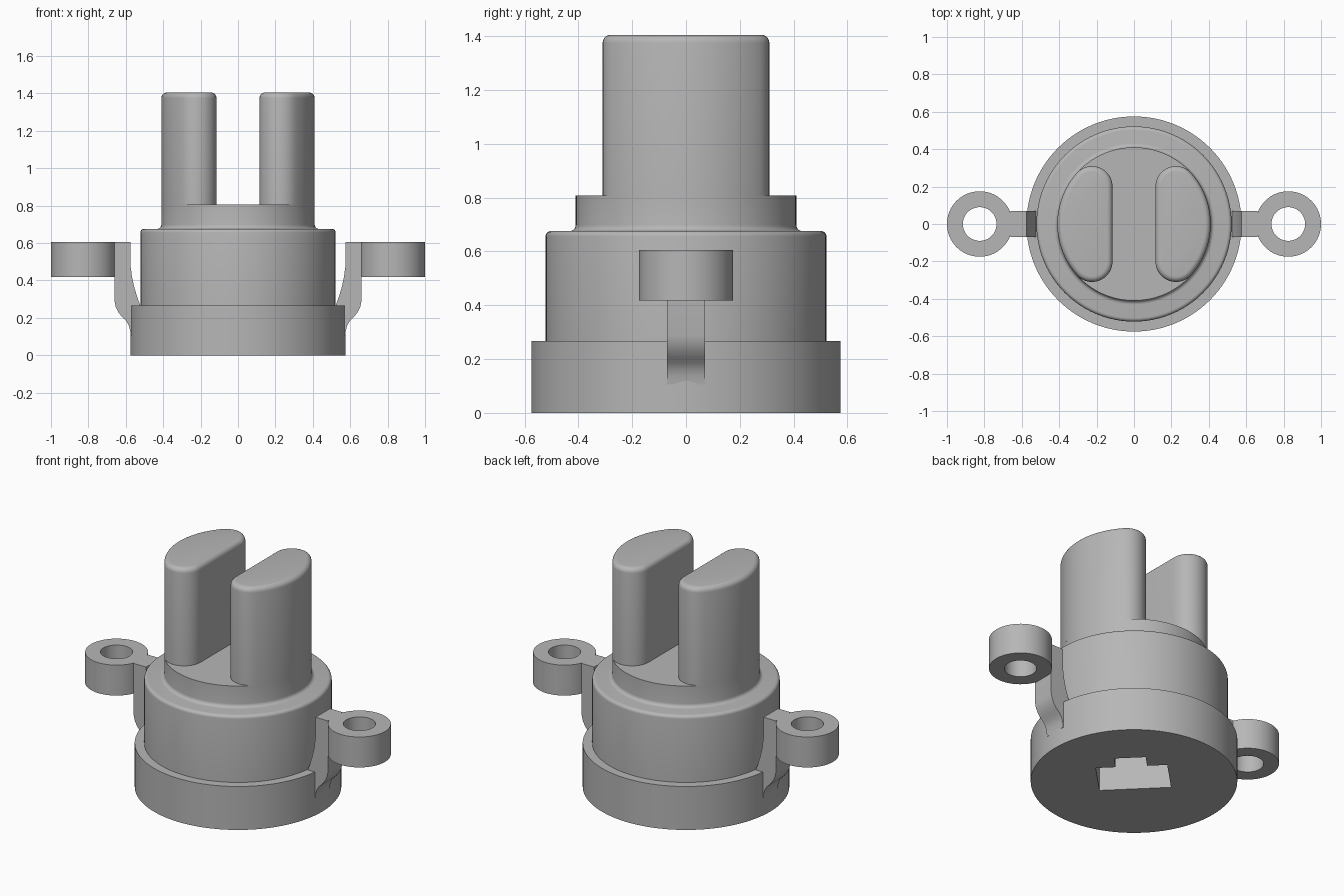
import bpy, bmesh, math
from mathutils import Matrix

cube = bpy.data.objects.get("Cube")
if cube:
    bpy.data.objects.remove(cube, do_unlink=True)

grey = bpy.data.materials.new("plain grey")
grey.use_nodes = True
COLOUR = (0.47, 0.47, 0.47, 1)
grey.diffuse_color = COLOUR
grey.node_tree.nodes["Principled BSDF"].inputs["Base Color"].default_value = COLOUR


def finish(name, bm, turn=0.0):
    """Turn the mesh about z, make it an object and shade it."""
    bmesh.ops.rotate(bm, verts=bm.verts, matrix=Matrix.Rotation(turn, 3, 'Z'))
    bmesh.ops.recalc_face_normals(bm, faces=bm.faces)
    mesh = bpy.data.meshes.new(name)
    bm.to_mesh(mesh)
    bm.free()
    mesh.materials.append(grey)
    obj = bpy.data.objects.new(name, mesh)
    bpy.context.collection.objects.link(obj)
    return obj


def smooth(obj):
    bpy.ops.object.select_all(action='DESELECT')
    obj.select_set(True)
    bpy.context.view_layer.objects.active = obj
    bpy.ops.object.shade_smooth_by_angle(angle=math.radians(35))


def lathe(profile, n=96, cx=0.0, closed=False):
    """Rings of (radius, z); capped at both ends, or closed to a tube."""
    bm = bmesh.new()
    rings = [[bm.verts.new((cx + r * math.cos(2 * math.pi * i / n),
                            r * math.sin(2 * math.pi * i / n), z))
              for i in range(n)] for r, z in profile]
    pairs = list(zip(rings, rings[1:]))
    if closed:
        pairs.append((rings[-1], rings[0]))
    else:
        bm.faces.new(rings[0])
        bm.faces.new(rings[-1])
    for a, b in pairs:
        for i in range(n):
            j = (i + 1) % n
            bm.faces.new((a[i], a[j], b[j], b[i]))
    return bm


def prism(points, offset):
    """Extrude a closed outline of 3D points by an offset."""
    bm = bmesh.new()
    face = bm.faces.new([bm.verts.new(p) for p in points])
    ext = bmesh.ops.extrude_face_region(bm, geom=[face])
    new = [g for g in ext["geom"] if isinstance(g, bmesh.types.BMVert)]
    bmesh.ops.translate(bm, verts=new, vec=offset)
    return bm


def arc(cx, cy, r, a0, a1, n):
    return [(cx + r * math.cos(math.radians(a0 + (a1 - a0) * i / n)),
             cy + r * math.sin(math.radians(a0 + (a1 - a0) * i / n)))
            for i in range(n + 1)]


# Stepped round body with rounded shoulder and small fillet under the top step
profile = [(0.575, 0), (0.575, 0.267), (0.522, 0.267)]
profile += arc(0.502, 0.656, 0.02, 0, 90, 5)
profile += arc(0.432, 0.698, 0.022, 270, 180, 5)
profile += [(0.41, 0.807)]
body = finish("stepped_body", lathe(profile))

# T-shaped socket cut into the underside, set at 45 degrees
slot = [(-0.085, -0.2), (0.165, -0.2), (0.165, -0.088), (0.262, -0.088),
        (0.262, 0.088), (0.165, 0.088), (0.165, 0.2), (-0.085, 0.2)]
cutter = finish("socket_cutter", prism([(x, y, -0.1) for x, y in slot], (0, 0, 0.6)),
                math.radians(45))
cutter.hide_render = True
cut = body.modifiers.new("socket", 'BOOLEAN')
cut.operation = 'DIFFERENCE'
cut.solver = 'EXACT'
cut.object = cutter
bpy.context.view_layer.objects.active = body
bpy.ops.object.modifier_apply(modifier=cut.name)
bpy.data.objects.remove(cutter, do_unlink=True)
smooth(body)

# Upright prong outline: outer arc flush with the top step, two rounded corners, flat inside
R, r, cx, cy = 0.41, 0.109, 0.224, 0.201
tangent = math.degrees(math.atan2(cy, cx))
outline = arc(0, 0, R, -tangent, tangent, 24)
outline += arc(cx, cy, r, tangent, 180, 14)[1:]
outline += arc(cx, -cy, r, 180, 360 - tangent, 14)[:-1]

# Side arm profile in x, z: outer S-curve at the foot, sloped inner face
arm_profile = [(0.66, 0.605), (0.66, 0.29), (0.654, 0.26), (0.64, 0.23), (0.62, 0.205),
               (0.60, 0.185), (0.585, 0.162), (0.577, 0.135), (0.573, 0.105),
               (0.50, 0.105), (0.50, 0.267), (0.523, 0.267), (0.54, 0.315),
               (0.555, 0.365), (0.567, 0.42), (0.574, 0.475), (0.576, 0.53), (0.576, 0.605)]

for side, turn in (("left", 0.0), ("right", math.pi)):
    # Prong with rounded top edge
    bm = prism([(x, y, 0.807) for x, y in outline], (0, 0, 0.598))
    top = [e for e in bm.edges if all(v.co.z > 1.4 for v in e.verts)]
    bmesh.ops.bevel(bm, geom=top, offset=0.03, segments=5, profile=0.5, affect='EDGES')
    smooth(finish(side + "_prong", bm, turn))

    # Arm and ring lug
    bm = prism([(x, -0.07, z) for x, z in arm_profile], (0, 0.14, 0))
    smooth(finish(side + "_arm", bm, turn))
    ring = [(0.09, 0.418), (0.175, 0.418), (0.175, 0.605), (0.09, 0.605)]
    smooth(finish(side + "_ring_lug", lathe(ring, 64, 0.825, True), turn))
